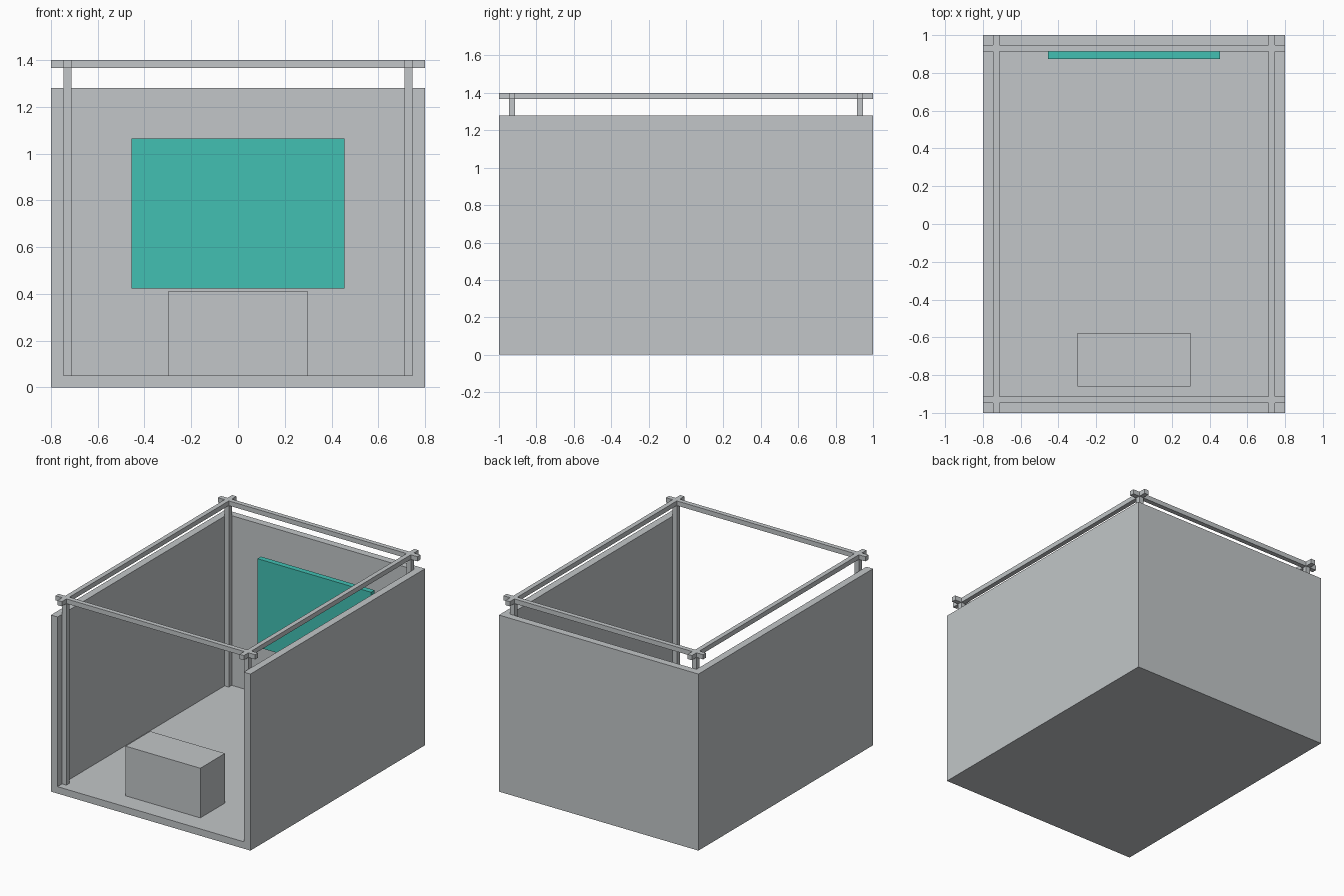
import bpy, bmesh

cube = bpy.data.objects.get("Cube")
if cube:
    bpy.data.objects.remove(cube, do_unlink=True)


def material(name, colour):
    mat = bpy.data.materials.new(name)
    mat.use_nodes = True
    mat.diffuse_color = colour
    mat.node_tree.nodes["Principled BSDF"].inputs["Base Color"].default_value = colour
    return mat


GREY = material("light grey", (0.54, 0.565, 0.58, 1))
TEAL = material("teal", (0.054, 0.53, 0.45, 1))


def solid(name, xs, ys, zs, mat, keep=lambda i, j, k: True):
    """One closed solid from the kept cells of a box grid; shared walls are removed."""
    axes = (xs, ys, zs)
    sizes = [len(a) - 1 for a in axes]
    filled = {(i, j, k) for i in range(sizes[0]) for j in range(sizes[1])
              for k in range(sizes[2]) if keep(i, j, k)}
    bm = bmesh.new()
    verts = {}

    def vert(p):
        if p not in verts:
            verts[p] = bm.verts.new([axes[a][p[a]] for a in range(3)])
        return verts[p]

    for cell in filled:
        for a in range(3):
            for side in (0, 1):
                other = list(cell)
                other[a] += 2 * side - 1
                if tuple(other) in filled:
                    continue
                corners = []
                for u, v in ((0, 0), (1, 0), (1, 1), (0, 1)):
                    p = list(cell)
                    p[a] += side
                    p[(a + 1) % 3] += u
                    p[(a + 2) % 3] += v
                    corners.append(vert(tuple(p)))
                bm.faces.new(corners if side else corners[::-1])
    bmesh.ops.dissolve_limit(bm, angle_limit=0.01, verts=bm.verts[:], edges=bm.edges[:])
    mesh = bpy.data.meshes.new(name)
    bm.to_mesh(mesh)
    bm.free()
    mesh.materials.append(mat)
    obj = bpy.data.objects.new(name, mesh)
    bpy.context.collection.objects.link(obj)
    return obj


HALF_X, HALF_Y = 0.8, 1.0
WALL = 0.053                      # wall, floor thickness
BAR = 0.034                       # post and beam thickness
FLOOR, WALL_TOP, TOP = 0.05, 1.28, 1.4
post_x, post_y = HALF_X - WALL, HALF_Y - WALL

# Room shell: floor, two side walls and back wall, open at front and top
solid("room_shell", (-HALF_X, -post_x, post_x, HALF_X), (-HALF_Y, post_y, HALF_Y),
      (0, FLOOR, WALL_TOP), GREY,
      lambda i, j, k: i != 1 or j == 1 or k == 0)

# Crossed beams overhead, with ends reaching past the posts
solid("overhead_frame",
      (-HALF_X, -post_x, BAR - post_x, post_x - BAR, post_x, HALF_X),
      (-HALF_Y, -post_y, BAR - post_y, post_y - BAR, post_y, HALF_Y),
      (TOP - BAR, TOP), GREY,
      lambda i, j, k: i in (1, 3) or j in (1, 3))

# Four corner posts
for side, sx in (("right", -1), ("left", 1)):
    for end, sy in (("front", -1), ("back", 1)):
        solid(f"{end}_{side}_post",
              sorted((sx * post_x, sx * (post_x - BAR))),
              sorted((sy * post_y, sy * (post_y - BAR))),
              (FLOOR, TOP - BAR), GREY)

# Counter near the opening and display panel at the back
solid("counter", (-0.3, 0.3), (-0.86, -0.578), (FLOOR, 0.41), GREY)
solid("display_panel", (-0.456, 0.456), (0.874, 0.914), (0.424, 1.065), TEAL)
